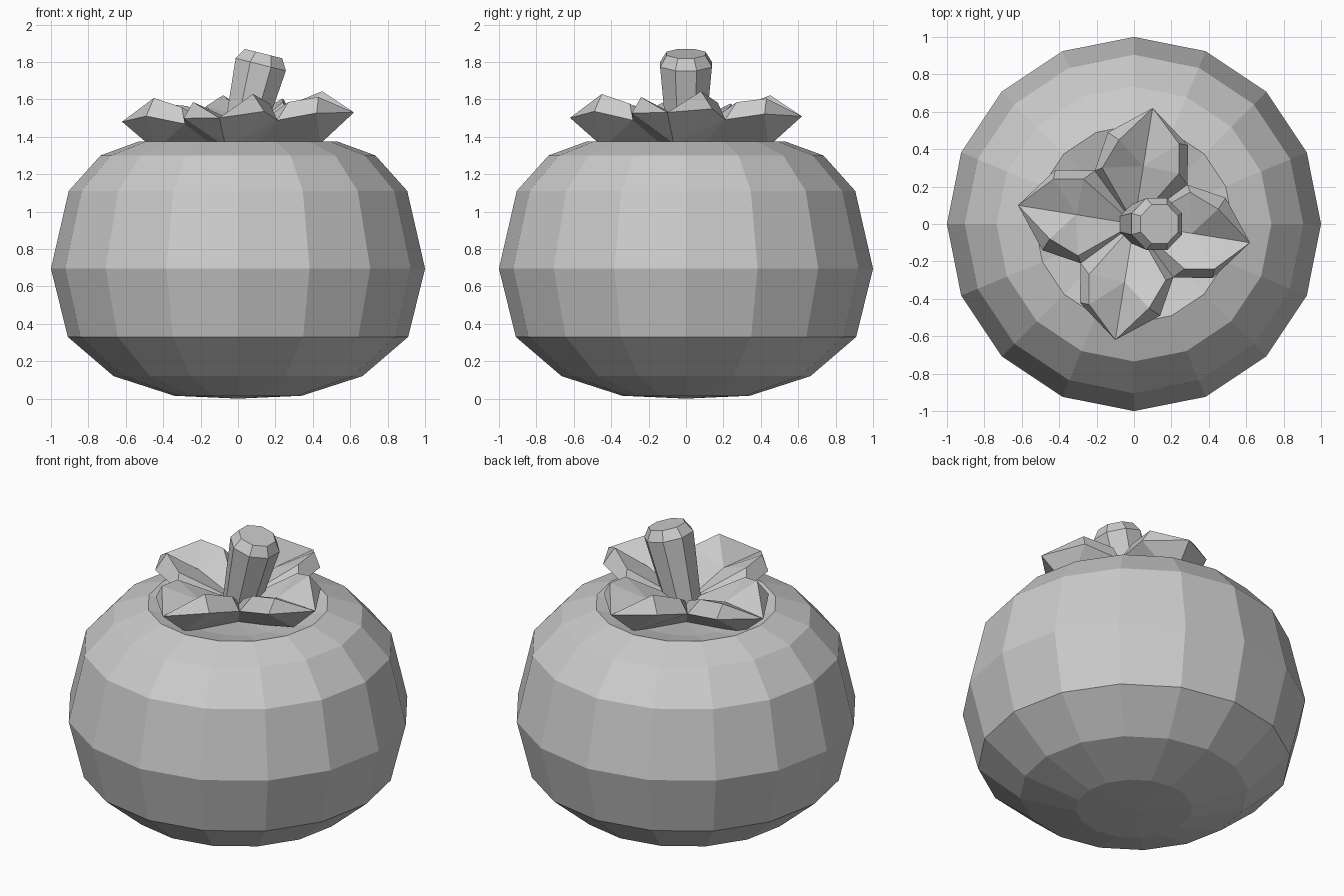
import bpy, bmesh
from math import sin, cos, pi
from mathutils import Matrix, Vector

if "Cube" in bpy.data.objects:
    bpy.data.objects.remove(bpy.data.objects["Cube"])


def make_object(name, bm):
    bmesh.ops.remove_doubles(bm, verts=bm.verts, dist=0.0005)
    bmesh.ops.recalc_face_normals(bm, faces=bm.faces)
    mesh = bpy.data.meshes.new(name)
    bm.to_mesh(mesh)
    bm.free()
    obj = bpy.data.objects.new(name, mesh)
    bpy.context.collection.objects.link(obj)
    return obj


def lathe(bm, profile, sides, phase=0.0, cap_low=None, cap_high=None):
    """Rings from (radius, z) pairs; optional centre points close the ends."""
    rings = [[bm.verts.new((r * cos(phase + 2 * pi * i / sides),
                            r * sin(phase + 2 * pi * i / sides), z))
              for i in range(sides)] for r, z in profile]
    for a, b in zip(rings, rings[1:]):
        for i in range(sides):
            j = (i + 1) % sides
            bm.faces.new((a[i], a[j], b[j], b[i]))
    for ring, z in ((rings[0], cap_low), (rings[-1], cap_high)):
        if z is None:
            bm.faces.new(ring)
        else:
            c = bm.verts.new((0, 0, z))
            for i in range(sides):
                bm.faces.new((ring[i], ring[(i + 1) % sides], c))


# Fruit body: squat 16-sided form with a dished top
bm = bmesh.new()
lathe(bm, [(0.34, 0.015), (0.665, 0.12), (0.91, 0.33), (1.0, 0.695),
           (0.905, 1.11), (0.735, 1.30), (0.53, 1.375), (0.33, 1.32)],
      16, cap_low=0.0, cap_high=1.27)
make_object("fruit_body", bm)

# Leafy crown: one cupped leaf repeated four times, joined at the notches
leaf = {
    "tip": (-0.10, -0.62, 1.505),
    "l1": (-0.29, -0.42, 1.51), "r1": (0.14, -0.49, 1.53),
    "nl": (-0.285, -0.21, 1.48), "nr": (0.21, -0.285, 1.48),
    "la": (-0.24, -0.43, 1.595), "lb": (-0.24, -0.27, 1.575),
    "ra": (0.08, -0.45, 1.625), "rb": (0.17, -0.30, 1.57),
    "mid": (-0.05, -0.31, 1.50), "top": (0, 0, 1.39),
    "keel": (-0.065, -0.44, 1.345), "low": (0, 0, 1.25),
}
leaf_faces = [
    "tip mid la", "la mid lb", "lb mid top", "lb top nl",
    "tip ra mid", "ra rb mid", "rb top mid", "rb nr top",
    "tip la l1", "l1 la lb nl", "tip r1 ra", "r1 nr rb ra",
    "tip l1 keel", "l1 nl keel", "nl low keel",
    "tip keel r1", "r1 keel nr", "nr keel low",
]
bm = bmesh.new()
for k in range(4):
    rot = Matrix.Rotation(k * pi / 2, 3, 'Z')
    v = {}
    for key, co in leaf.items():
        p = rot @ Vector(co)
        p.z += 0.04 * p.x          # crown leans slightly
        v[key] = bm.verts.new(p)
    for f in leaf_faces:
        bm.faces.new([v[key] for key in f.split()])
make_object("leaf_crown", bm)

# Stem: tapered octagonal stalk with a bevelled end, leaning to the right
bm = bmesh.new()
lathe(bm, [(0.105, 0.0), (0.15, 0.46), (0.112, 0.52)], 8, phase=pi / 8)
stem = make_object("stem", bm)
stem.location = (0.01, 0, 1.34)
stem.rotation_euler = (0, 0.245, 0)
